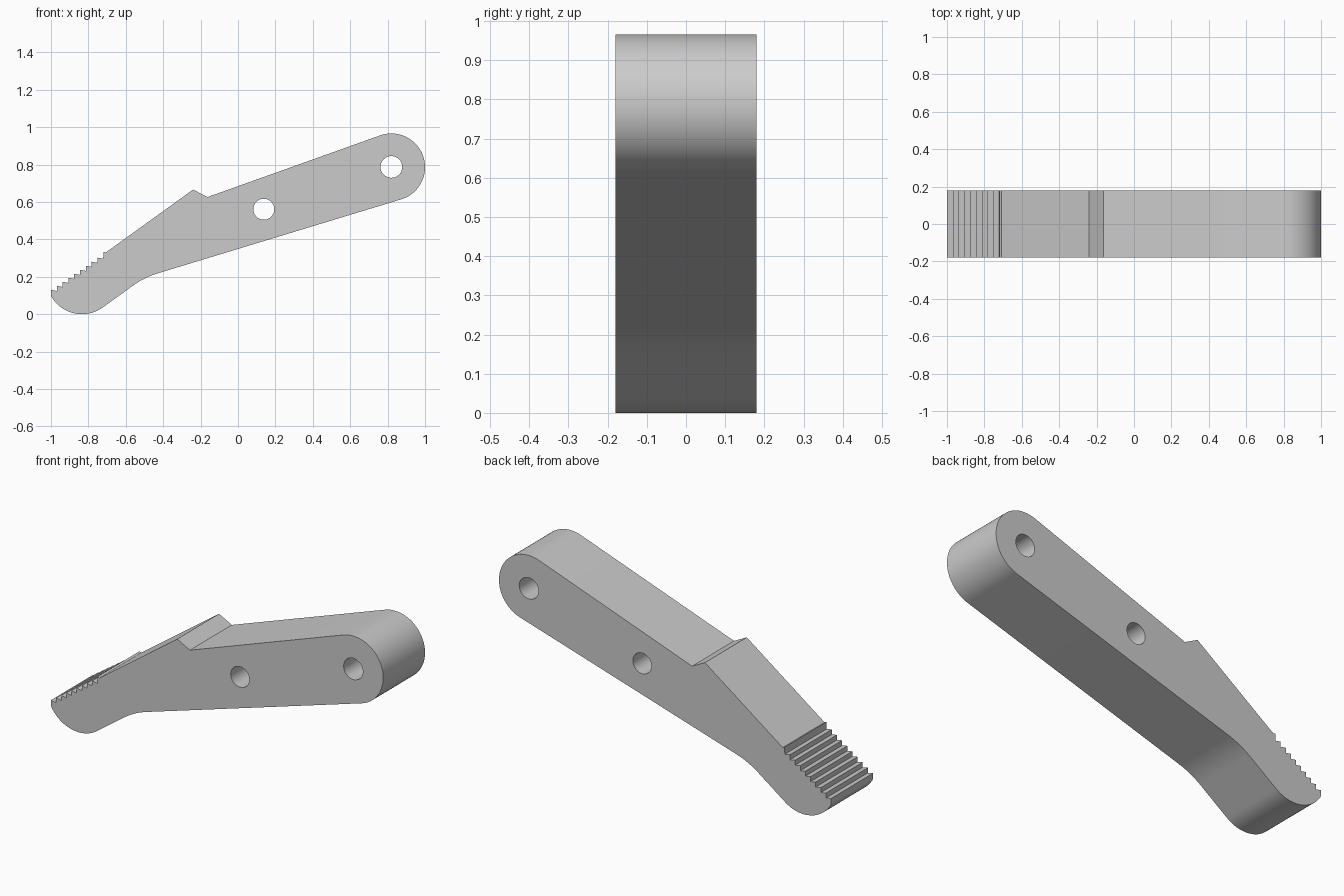
import bpy
import bmesh
from math import sin, cos, pi, radians

cube = bpy.data.objects.get("Cube")
if cube:
    bpy.data.objects.remove(cube, do_unlink=True)

HALF_WIDTH = 0.18


def arc(cx, cz, r, start, end, n):
    """Points along an arc, angles in degrees."""
    steps = [radians(start + (end - start) * i / n) for i in range(n + 1)]
    return [(cx + r * cos(a), cz + r * sin(a)) for a in steps]


def blend(a, b, c, n=10):
    """Rounded corner from a to c, pulled toward b."""
    ts = [i / n for i in range(n + 1)]
    return [tuple((1 - t) ** 2 * p + 2 * t * (1 - t) * q + t * t * s
                  for p, q, s in zip(a, b, c)) for t in ts]


# Outline: rounded pivot end, underside bend, rounded toe
outline = arc(0.82, 0.786, 0.18, 109.6, -73.1, 40)
outline += blend((-0.43, 0.218), (-0.50, 0.197), (-0.565, 0.150))
outline += arc(-0.834, 0.19, 0.19, -54, -151, 24)

# Stepped grip teeth
for k in range(9):
    x, z = -1 + 0.031 * k, 0.13 + 0.0215 * k
    outline += [(x, z), (x + 0.031, z - 0.006)]
outline += [(-0.719, 0.334), (-0.708, 0.329)]

# Raised shoulder and notch
outline += [(-0.24, 0.666), (-0.163, 0.626)]

# Pivot holes
pivot_hole = arc(0.82, 0.787, 0.058, 0, 360, 40)[:-1]
middle_hole = arc(0.138, 0.561, 0.056, 0, 360, 40)[:-1]

# Extruded filled profile with holes
curve = bpy.data.curves.new("lever_arm", "CURVE")
curve.dimensions = "2D"
curve.fill_mode = "BOTH"
curve.extrude = HALF_WIDTH
for points in (outline, pivot_hole, middle_hole):
    spline = curve.splines.new("POLY")
    spline.points.add(len(points) - 1)
    for p, (x, z) in zip(spline.points, points):
        p.co = (x, z, 0, 1)
    spline.use_cyclic_u = True
lever = bpy.data.objects.new("lever_arm", curve)
lever.rotation_euler.x = pi / 2
bpy.context.collection.objects.link(lever)

bpy.ops.object.select_all(action="DESELECT")
lever.select_set(True)
bpy.context.view_layer.objects.active = lever
bpy.ops.object.convert(target="MESH")
lever = bpy.context.object
bpy.ops.object.transform_apply(location=False, rotation=True, scale=False)

# Weld side walls to the faces
bm = bmesh.new()
bm.from_mesh(lever.data)
bmesh.ops.remove_doubles(bm, verts=bm.verts, dist=0.0005)
bmesh.ops.recalc_face_normals(bm, faces=bm.faces)
bm.to_mesh(lever.data)
bm.free()

# Grey metal
grey = bpy.data.materials.new("grey")
grey.use_nodes = True
colour = (0.6, 0.6, 0.6, 1)
grey.diffuse_color = colour
grey.node_tree.nodes["Principled BSDF"].inputs["Base Color"].default_value = colour
lever.data.materials.clear()
lever.data.materials.append(grey)

bpy.ops.object.shade_smooth_by_angle(angle=radians(25))
